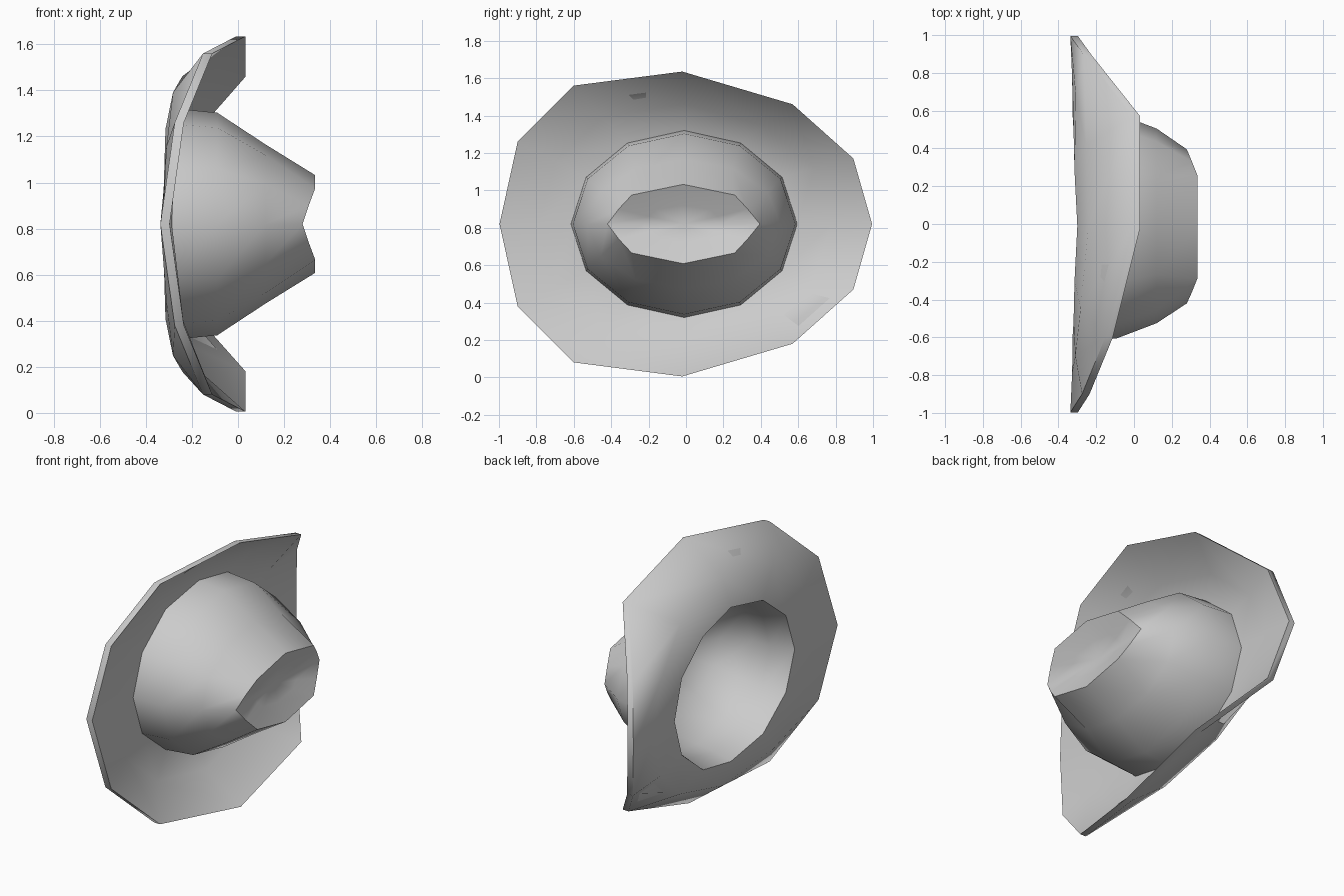
import bpy, bmesh, math
from mathutils import Vector

if "Cube" in bpy.data.objects:
    bpy.data.objects.remove(bpy.data.objects["Cube"])

CZ = 0.82   # height of the crown axis
CY = -0.01  # slight offset of the crown along y


def ellipse(xs, ry, rz):
    """Half ring of 7 points, from back (+y) over the top to front (-y)."""
    return [Vector((xs[k] if isinstance(xs, list) else xs,
                    CY + ry * math.cos(k * math.pi / 6),
                    rz * math.sin(k * math.pi / 6))) for k in range(7)]


def half(xs, ys, zs):
    return [Vector(p) for p in zip(xs, ys, zs)]


def shifted(ring, dx):
    return [p + Vector((dx, 0, 0)) for p in ring]


def blend(a, b, t, fx):
    """Ring part way between two rings, with its own factor for x."""
    return [Vector((p.x + fx * (q.x - p.x), p.y + t * (q.y - p.y), p.z + t * (q.z - p.z)))
            for p, q in zip(a, b)]


# Rolled brim
edge = half([-.297, -.225, .033, .033, -.112, -.235, -.297],
            [.995, .895, .57, -.02, -.6, -.9, -.997],
            [0, .35, .64, .815, .74, .44, 0])
base = ellipse([-.285, -.28, -.275, -.26, -.275, -.28, -.285], .605, .5)
middle = blend(base, edge, .45, .2)
hole = shifted(ellipse([p.x for p in base], .585, .475), -.04)

# Crown, pinched along its top
crown_low = ellipse(-.09, .595, .483)
crown_high = ellipse(.12, .515, .345)
rim = half([.28, .307, .335, .335, .335, .307, .28],
           [.395, .33, .26, -.015, -.29, -.36, -.42],
           [0, .08, .155, .212, .155, .08, 0])
dent = half([.262, .275, .285, .285, .285, .275, .262],
            [.2, .17, .13, -.015, -.16, -.2, -.23],
            [0, .04, .077, .1, .077, .04, 0])

# Inside surfaces
in_low = ellipse(-.19, .535, .445)
in_mid = ellipse(-.07, .54, .43)
in_high = ellipse(.1, .47, .3)
in_top = ellipse(.22, .33, .14)

rings = [dent, rim, crown_high, crown_low, base, middle, edge,
         shifted(edge, -.04), shifted(middle, -.04), hole,
         in_low, in_mid, in_high, in_top]

bm = bmesh.new()
loops = []
for r in rings:
    full = r + [Vector((p.x, p.y, -p.z)) for p in reversed(r[1:-1])]
    loops.append([bm.verts.new((p.x, p.y, p.z + CZ)) for p in full])
for a, b in zip(loops, loops[1:]):
    for i in range(12):
        j = (i + 1) % 12
        bm.faces.new((a[i], a[j], b[j], b[i]))


# Close the dent outside and the ceiling inside
def cap(loop, x):
    c = bm.verts.new((x, CY, CZ))
    for i in range(12):
        bm.faces.new((loop[i], loop[(i + 1) % 12], c))


cap(loops[0], .25)
cap(loops[-1], .215)
bmesh.ops.recalc_face_normals(bm, faces=bm.faces)

mesh = bpy.data.meshes.new("hat")
bm.to_mesh(mesh)
bm.free()
hat = bpy.data.objects.new("hat", mesh)
bpy.context.collection.objects.link(hat)
bpy.context.view_layer.objects.active = hat
hat.select_set(True)
bpy.ops.object.shade_smooth_by_angle(angle=math.radians(50))
